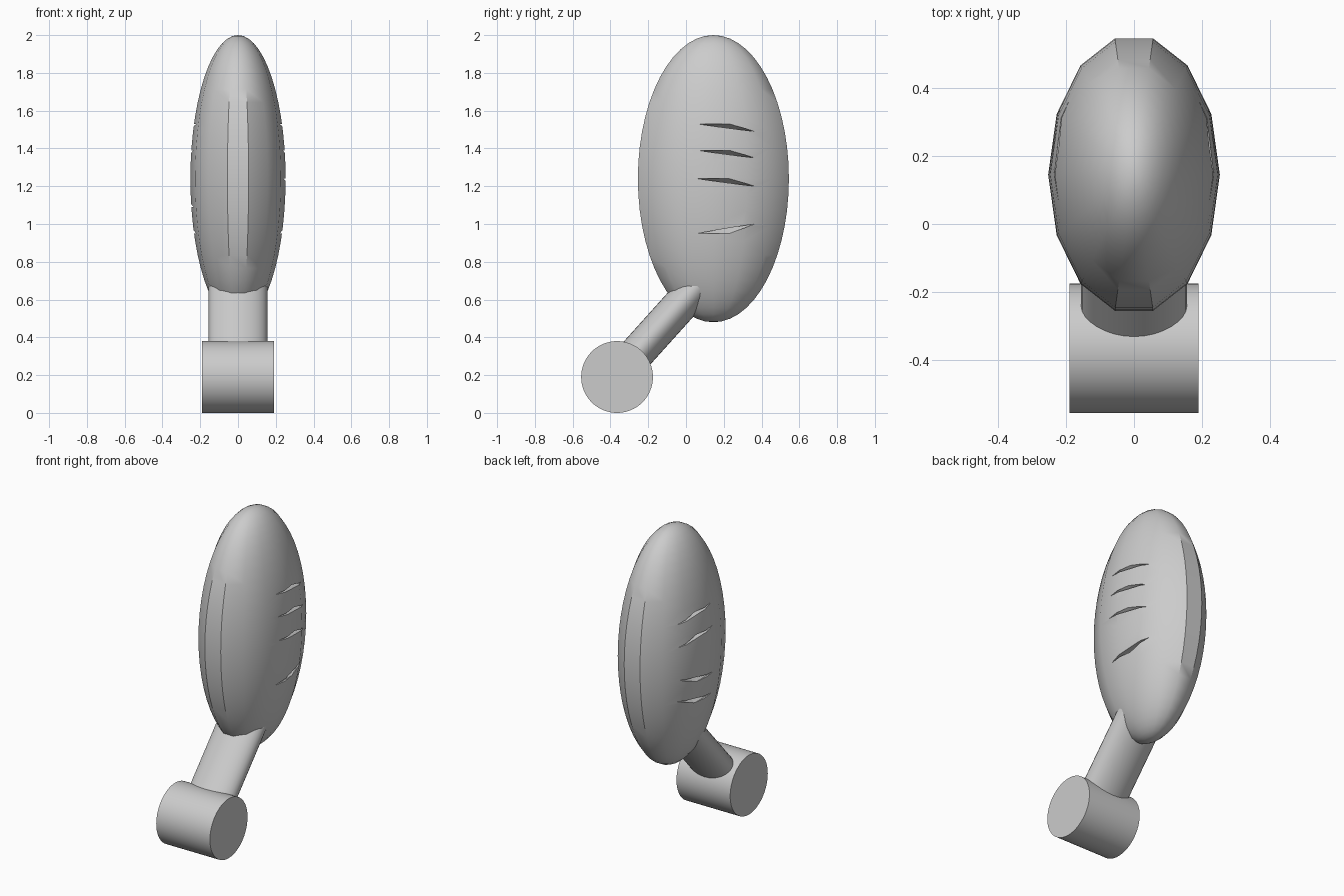
import bpy, bmesh, math
from mathutils import Matrix, Vector

if "Cube" in bpy.data.objects:
    bpy.data.objects.remove(bpy.data.objects["Cube"], do_unlink=True)

grey = bpy.data.materials.new("plain grey")
grey.use_nodes = True
colour = (0.6, 0.6, 0.6, 1)
grey.diffuse_color = colour
grey.node_tree.nodes["Principled BSDF"].inputs["Base Color"].default_value = colour


def finish(name, bm):
    """Turn a bmesh into a named grey object."""
    bmesh.ops.recalc_face_normals(bm, faces=bm.faces)
    mesh = bpy.data.meshes.new(name)
    bm.to_mesh(mesh)
    bm.free()
    obj = bpy.data.objects.new(name, mesh)
    bpy.context.collection.objects.link(obj)
    mesh.materials.append(grey)
    return obj


def smooth(obj, degrees=35):
    bpy.ops.object.select_all(action='DESELECT')
    obj.select_set(True)
    bpy.context.view_layer.objects.active = obj
    bpy.ops.object.shade_smooth_by_angle(angle=math.radians(degrees))


def rod(name, start, end, half_x, half_thick, sides):
    """Elliptical cylinder between two points."""
    start, end = Vector(start), Vector(end)
    axis = end - start
    turn = axis.to_track_quat('Z', 'Y').to_matrix().to_4x4()
    if abs(axis.x) < 1e-6:
        # keep the wide direction of the section along x
        z = axis.normalized()
        x = Vector((1, 0, 0))
        turn = Matrix((x, z.cross(x), z)).transposed().to_4x4()
    bm = bmesh.new()
    bmesh.ops.create_cone(bm, cap_ends=True, segments=sides, radius1=1, radius2=1, depth=axis.length)
    size = Matrix.Diagonal((half_x, half_thick, 1, 1))
    bm.transform(Matrix.Translation((start + end) / 2) @ turn @ size)
    obj = finish(name, bm)
    smooth(obj)
    return obj


# Flattened egg-shaped body
CENTRE = Vector((0, 0.145, 1.24))
RADII = Vector((0.252, 0.41, 0.76))
bm = bmesh.new()
bmesh.ops.create_uvsphere(bm, u_segments=14, v_segments=28, radius=1)
bm.transform(Matrix.Translation(CENTRE) @ Matrix.Diagonal((*RADII, 1))
             @ Matrix.Rotation(math.pi / 2, 4, 'Z'))
body = finish("body", bm)


def surface_x(y, z):
    dy, dz = (y - CENTRE.y) / RADII.y, (z - CENTRE.z) / RADII.z
    return 0.975 * RADII.x * math.sqrt(1 - dy * dy - dz * dz)


# Shallow gill notches in both flanks, cut with small wedges
def gill(side, z, drop):
    corners = [(0.06, z), (0.23, z), (0.365, z - drop)]
    points = [(surface_x(y, h), y, h) for y, h in corners]
    points += [(0.3, y, h) for y, h in corners]
    points.append((surface_x(0.23, z) - 0.04, 0.23, z - drop * 0.6))
    bm = bmesh.new()
    for x, y, h in points:
        bm.verts.new((side * x, y, h))
    bmesh.ops.convex_hull(bm, input=bm.verts)
    cutter = finish("gill_cutter", bm)
    cutter.hide_render = True
    mod = body.modifiers.new("gill", 'BOOLEAN')
    mod.operation = 'DIFFERENCE'
    mod.solver = 'EXACT'
    mod.object = cutter
    bpy.context.view_layer.objects.active = body
    bpy.ops.object.modifier_apply(modifier=mod.name)
    bpy.data.objects.remove(cutter, do_unlink=True)


for side, gills in ((1, ((1.53, 0.04), (1.39, 0.04), (1.24, 0.04), (0.95, -0.05))),
                    (-1, ((1.53, 0.04), (1.39, 0.04), (1.09, -0.05), (0.95, -0.05)))):
    for z, drop in gills:
        gill(side, z, drop)
smooth(body)

# Slanted flat arm and the crosswise drum at the foot
rod("arm", (0, -0.36, 0.205), (0, 0.09, 0.705), 0.155, 0.093, 32)
rod("foot_drum", (-0.19, -0.365, 0.19), (0.19, -0.365, 0.19), 0.19, 0.19, 64)
